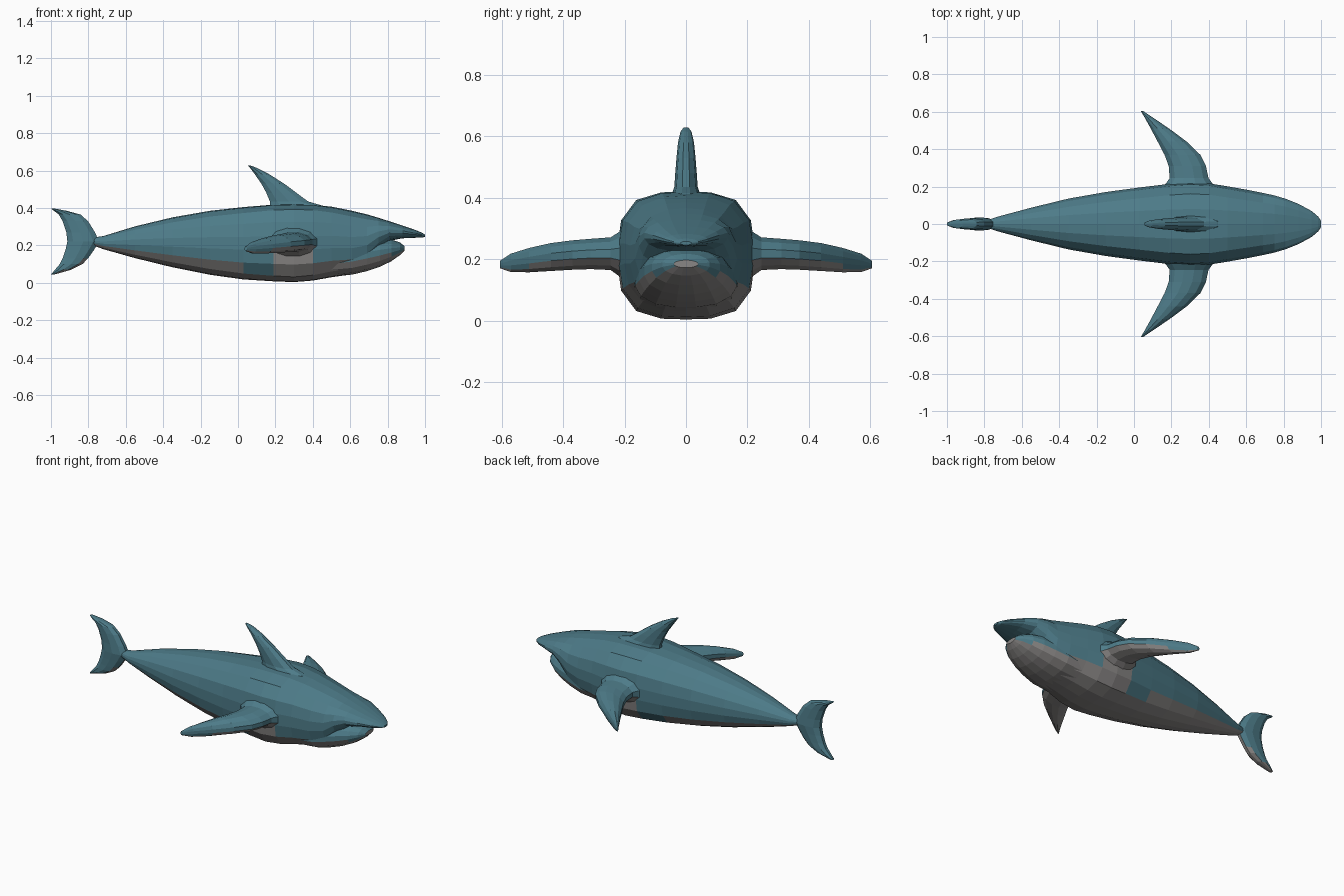
import bpy, bmesh
from math import cos, sin, pi
from mathutils import Vector


def material(name, rgb):
    m = bpy.data.materials.new(name)
    m.diffuse_color = (*rgb, 1)
    return m


TEAL = material("teal_skin", (0.075, 0.20, 0.25))
PALE = material("pale_belly", (0.25, 0.24, 0.235))


def loft(name, rings, u, v, sides, is_pale):
    """Skin a row of superellipse rings: (centre, half u, half v, exponent)."""
    u, v = Vector(u), Vector(v)
    bm = bmesh.new()
    rows = []
    for centre, hu, hv, e in rings:
        row = []
        for i in range(sides):
            a = 2 * pi * (i + 0.5) / sides
            c, s = cos(a), sin(a)
            r = (abs(c) ** e + abs(s) ** e) ** (-1 / e)
            row.append(bm.verts.new(Vector(centre) + u * (hu * c * r) + v * (hv * s * r)))
        rows.append(row)
    for a, b in zip(rows, rows[1:]):
        for i in range(sides):
            j = (i + 1) % sides
            bm.faces.new((a[i], a[j], b[j], b[i]))
    bm.faces.new(rows[0])
    bm.faces.new(rows[-1])
    bmesh.ops.recalc_face_normals(bm, faces=bm.faces)
    bm.normal_update()
    for f in bm.faces:
        f.material_index = int(is_pale(f.calc_center_median(), f.normal))
    mesh = bpy.data.meshes.new(name)
    bm.to_mesh(mesh)
    bm.free()
    mesh.materials.append(TEAL)
    mesh.materials.append(PALE)
    ob = bpy.data.objects.new(name, mesh)
    bpy.context.collection.objects.link(ob)
    return ob


def along_x(rows):
    return [((x, 0, (lo + hi) / 2), w, (hi - lo) / 2, e) for x, lo, hi, w, e in rows]


# Body and upper head: x, bottom, top, half width, squareness
body = [
    (-0.79, 0.205, 0.24, 0.02, 2), (-0.72, 0.18, 0.25, 0.042, 2.1),
    (-0.55, 0.132, 0.302, 0.088, 2.2), (-0.35, 0.083, 0.35, 0.137, 2.3),
    (-0.15, 0.043, 0.385, 0.172, 2.5), (0.03, 0.018, 0.405, 0.196, 2.7),
    (0.19, 0.008, 0.418, 0.215, 3.0), (0.30, 0.004, 0.42, 0.222, 3.2),
    (0.40, 0.012, 0.418, 0.218, 3.0), (0.50, 0.03, 0.407, 0.202, 2.7),
    (0.61, 0.045, 0.385, 0.183, 2.5), (0.69, 0.085, 0.366, 0.167, 2.4),
    (0.75, 0.17, 0.348, 0.154, 2.4), (0.81, 0.225, 0.329, 0.136, 2.4),
    (0.88, 0.238, 0.306, 0.108, 2.3), (0.95, 0.241, 0.282, 0.07, 2.2),
    (0.985, 0.242, 0.267, 0.04, 2.1), (1.0, 0.246, 0.258, 0.018, 2)]
loft("body", along_x(body), (0, 1, 0), (0, 0, 1), 18,
     lambda c, n: c.x < 0.72 and (n.z < -0.6 or (0.19 < c.x < 0.40 and c.z < 0.165)))

# Lower jaw
jaw = [
    (0.50, 0.035, 0.20, 0.17, 2.4), (0.61, 0.043, 0.22, 0.168, 2.4),
    (0.69, 0.062, 0.232, 0.154, 2.4), (0.76, 0.085, 0.238, 0.137, 2.3),
    (0.82, 0.115, 0.232, 0.112, 2.3), (0.865, 0.147, 0.217, 0.078, 2.2),
    (0.89, 0.172, 0.197, 0.04, 2)]
loft("lower_jaw", along_x(jaw), (0, 1, 0), (0, 0, 1), 16,
     lambda c, n: n.z < -0.45 or (abs(c.y) < 0.06 and c.z < 0.17) or c.x > 0.885)

# Dorsal fin: z, rear x, front x, half thickness
dorsal = [(0.37, 0.08, 0.55, 0.075), (0.415, 0.165, 0.45, 0.045), (0.435, 0.165, 0.38, 0.038),
          (0.48, 0.148, 0.318, 0.035), (0.53, 0.122, 0.25, 0.031), (0.58, 0.088, 0.17, 0.026),
          (0.615, 0.063, 0.10, 0.018), (0.628, 0.052, 0.065, 0.008)]
loft("dorsal_fin", [(((a + b) / 2, 0, z), (b - a) / 2, t, 2) for z, a, b, t in dorsal],
     (1, 0, 0), (0, 1, 0), 10, lambda c, n: False)

# Tail fin: z, rear x, front x, half thickness
tail = [(0.045, -1.0, -0.98, 0.012), (0.07, -0.98, -0.89, 0.025), (0.10, -0.955, -0.83, 0.03),
        (0.13, -0.94, -0.80, 0.031), (0.175, -0.925, -0.768, 0.033), (0.22, -0.915, -0.74, 0.036),
        (0.27, -0.92, -0.762, 0.033), (0.33, -0.94, -0.80, 0.031), (0.365, -0.96, -0.84, 0.029),
        (0.385, -0.985, -0.915, 0.023), (0.397, -1.0, -0.98, 0.01)]
loft("tail_fin", [(((a + b) / 2, 0, z), (b - a) / 2, t, 2.3) for z, a, b, t in tail],
     (1, 0, 0), (0, 1, 0), 10, lambda c, n: c.z < 0.2 and n.z < -0.45)

# Pectoral fins: y, rear x, front x, bottom, top
pectoral = [(0.17, 0.12, 0.47, 0.10, 0.33), (0.215, 0.165, 0.425, 0.14, 0.293),
            (0.245, 0.187, 0.402, 0.163, 0.273), (0.31, 0.182, 0.388, 0.166, 0.268),
            (0.37, 0.16, 0.358, 0.164, 0.263), (0.44, 0.124, 0.285, 0.16, 0.254),
            (0.51, 0.088, 0.19, 0.156, 0.238), (0.57, 0.056, 0.10, 0.157, 0.219),
            (0.605, 0.035, 0.048, 0.17, 0.195)]
for side, s in (("left", 1), ("right", -1)):
    loft("pectoral_fin_" + side,
         [(((a + b) / 2, s * y, (lo + hi) / 2), (b - a) / 2, (hi - lo) / 2, 2)
          for y, a, b, lo, hi in pectoral],
         (1, 0, 0), (0, 0, 1), 12, lambda c, n: n.z < -0.35)
